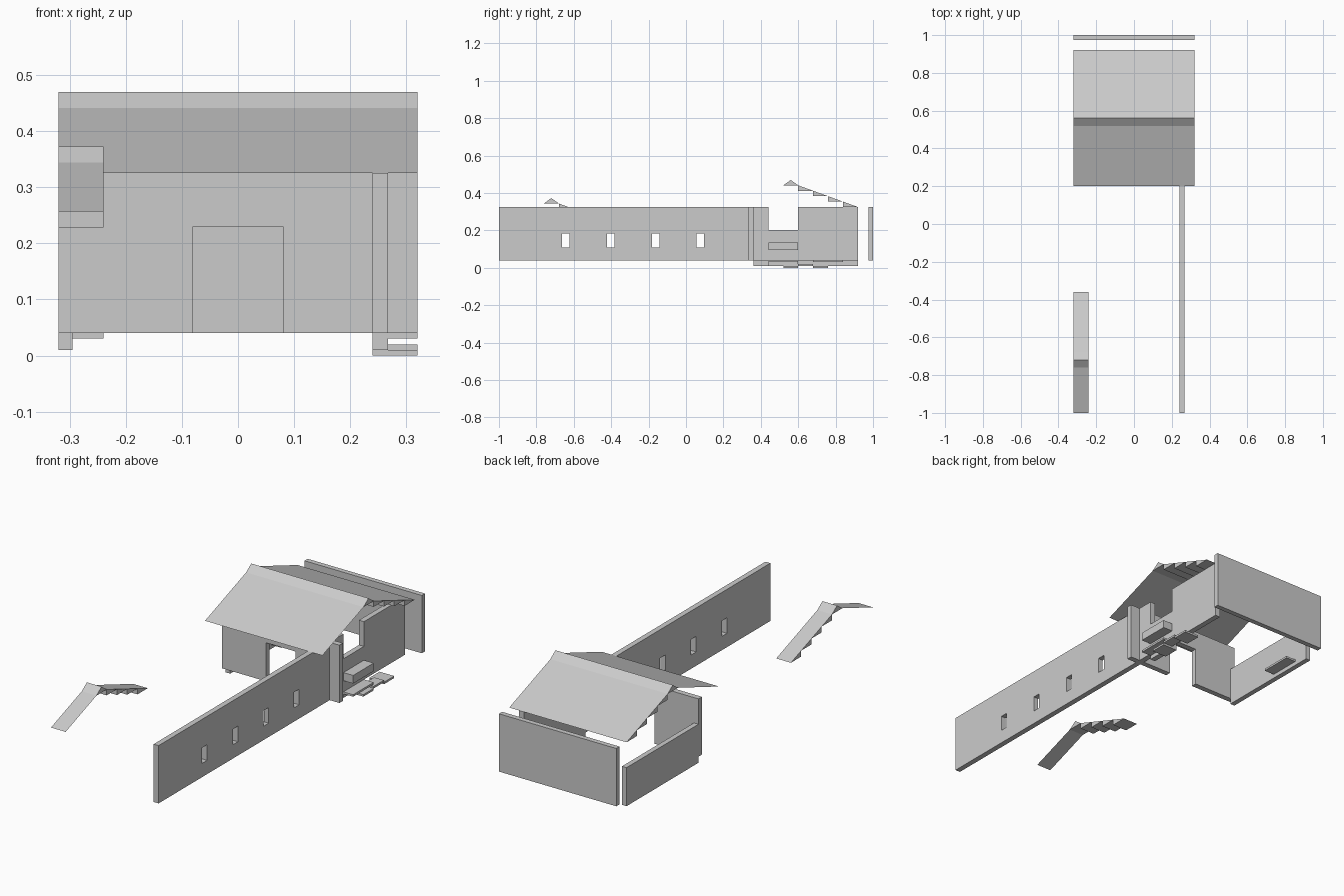
import bpy

if "Cube" in bpy.data.objects:
    bpy.data.objects.remove(bpy.data.objects["Cube"])


def mesh(name, verts, faces):
    me = bpy.data.meshes.new(name)
    me.from_pydata(verts, [], faces)
    ob = bpy.data.objects.new(name, me)
    bpy.context.collection.objects.link(ob)
    return ob


def prism_x(name, profile, x0, x1):
    """Extrude a clockwise (y, z) profile along x."""
    n = len(profile)
    verts = [(x, y, z) for x in (x0, x1) for y, z in profile]
    faces = [tuple(range(n)), tuple(reversed(range(n, 2 * n)))]
    faces += [(i, i + n, (i + 1) % n + n, (i + 1) % n) for i in range(n)]
    return mesh(name, verts, faces)


def box(name, x, y, z):
    return prism_x(name, [(y[0], z[0]), (y[0], z[1]), (y[1], z[1]), (y[1], z[0])], *x)


def cut(target, cutter):
    cutter.hide_render = True
    cutter.hide_set(True)
    mod = target.modifiers.new("opening", 'BOOLEAN')
    mod.object = cutter
    mod.operation = 'DIFFERENCE'
    mod.solver = 'EXACT'


def roof(name, x0, x1, ridge_y, ridge_z, front_y):
    """Ridge cap, thin front slope and a stepped rear slope."""
    w, h = 0.08, 0.029
    eave = ridge_z - h
    prism_x(name + "_ridge", [(ridge_y - w / 2, eave), (ridge_y, ridge_z),
                              (ridge_y + w / 2, eave)], x0, x1)
    y1 = ridge_y - w / 2
    z0 = eave - (y1 - front_y) * h / w
    mesh(name + "_front_slope",
         [(x0, front_y, z0), (x1, front_y, z0), (x1, y1, eave), (x0, y1, eave)],
         [(0, 1, 2, 3)])
    for i in range(4):
        y, z = ridge_y + w / 2 + i * w, eave - i * h
        prism_x(f"{name}_rear_step_{i + 1}", [(y, z - h), (y, z), (y + w, z - h)], x0, x1)


BASE, TOP = 0.04, 0.325

# Long side wall with four windows
long_wall = box("long_wall", (0.24, 0.267), (-1, 0.333), (BASE, TOP))
for i, y in enumerate((-0.642, -0.402, -0.162, 0.075)):
    cut(long_wall, box(f"window_cutter_{i + 1}", (0.2, 0.3), (y - 0.02, y + 0.02), (0.108, 0.185)))

# Front wall with doorway, as one outline extruded in depth
outline = [(-0.32, BASE), (-0.08, BASE), (-0.08, 0.23), (0.08, 0.23), (0.08, BASE),
           (0.32, BASE), (0.32, TOP), (-0.32, TOP)]
n = len(outline)
mesh("front_wall", [(x, y, z) for y in (0.333, 0.36) for x, z in outline],
     [tuple(range(n)), tuple(reversed(range(n, 2 * n)))] +
     [(i, i + n, (i + 1) % n + n, (i + 1) % n) for i in range(n)])

# Right room wall with a notch in its top
prism_x("right_wall", [(0.36, BASE), (0.36, TOP), (0.44, TOP), (0.44, 0.203), (0.6, 0.203),
                       (0.6, TOP), (0.92, TOP), (0.92, BASE)], 0.24, 0.267)

# Low left wall and back wall
box("left_wall", (-0.32, -0.295), (0.36, 0.92), (0.01, 0.2))
box("back_wall", (-0.32, 0.32), (0.975, 1), (BASE, TOP))

# Ledges and loose slabs beside the walls
box("left_slab", (-0.295, -0.24), (0.68, 0.84), (0.03, 0.04))
box("notch_ledge", (0.267, 0.32), (0.44, 0.6), (0.095, 0.135))
box("step_block", (0.24, 0.267), (0.44, 0.6), (0.01, 0.04))
box("step_slab_upper", (0.267, 0.32), (0.44, 0.6), (0.03, 0.04))
box("step_slab_middle", (0.267, 0.32), (0.6, 0.68), (0.01, 0.02))
for i, y in enumerate((0.52, 0.68)):
    box(f"step_slab_lower_{i + 1}", (0.24, 0.32), (y, y + 0.08), (0, 0.01))

# Main roof and small detached roof strip
roof("main_roof", -0.32, 0.32, 0.56, 0.47, 0.2)
roof("small_roof", -0.32, -0.24, -0.72, 0.373, -1)
